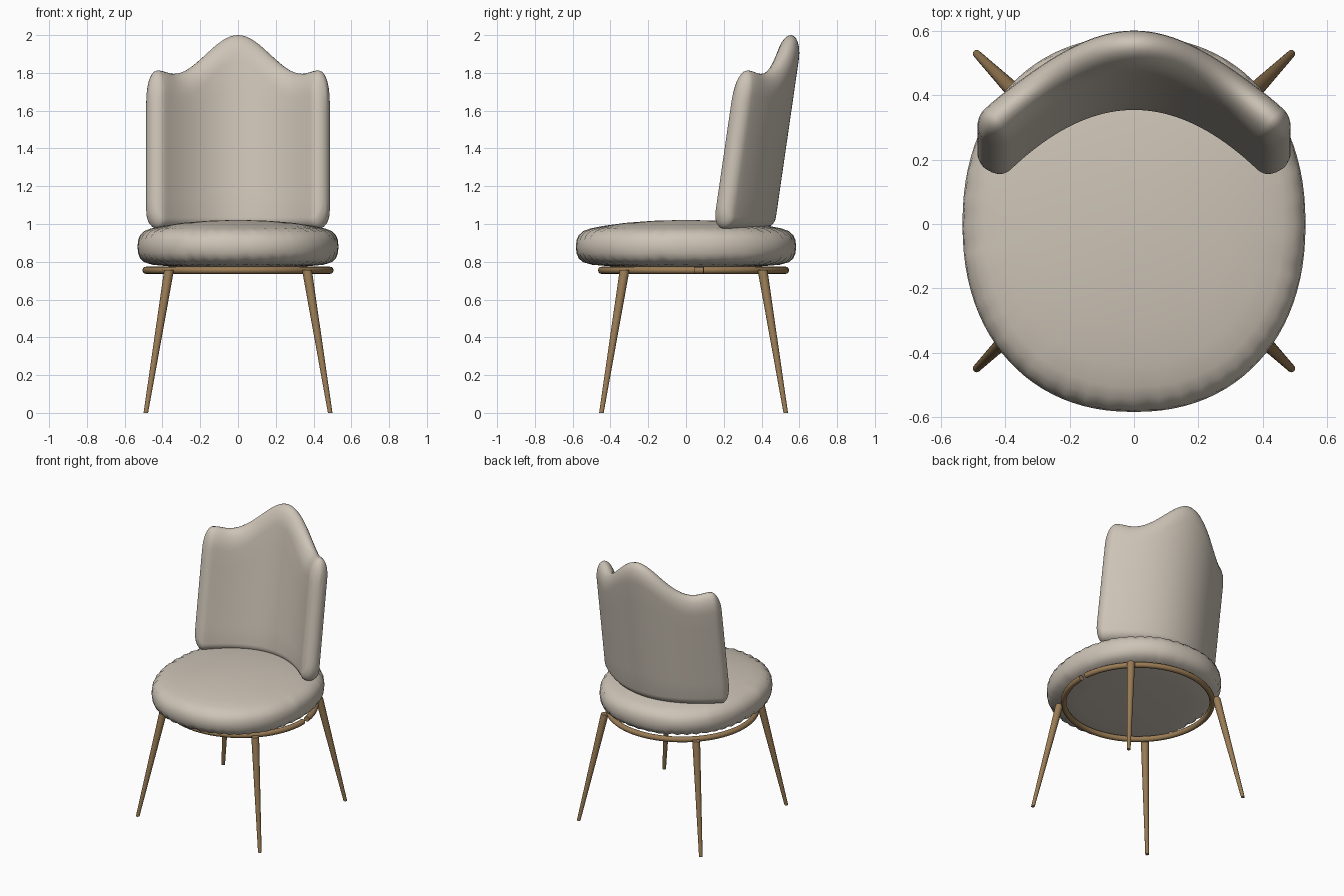
import bpy, bmesh, math, random
from mathutils import Vector

random.seed(4)
if "Cube" in bpy.data.objects:
    bpy.data.objects.remove(bpy.data.objects["Cube"], do_unlink=True)


def material(name, rgb, rough):
    m = bpy.data.materials.new(name)
    m.use_nodes = True
    m.diffuse_color = (*rgb, 1)
    node = next(n for n in m.node_tree.nodes if n.type == 'BSDF_PRINCIPLED')
    node.inputs["Base Color"].default_value = (*rgb, 1)
    node.inputs["Roughness"].default_value = rough
    return m


fabric = material("cream_fabric", (0.61, 0.55, 0.47), 0.9)
metal = material("bronze_metal", (0.32, 0.2, 0.09), 0.5)


def loft(name, rings, mat, angle=180):
    """Skin a list of equal point rings, cap both ends and shade smooth."""
    bm = bmesh.new()
    loops = [[bm.verts.new(p) for p in ring] for ring in rings]
    n = len(loops[0])
    for a, b in zip(loops, loops[1:]):
        for i in range(n):
            j = (i + 1) % n
            bm.faces.new((a[i], a[j], b[j], b[i]))
    for end in (loops[0], loops[-1]):
        if (end[0].co - end[n // 2].co).length > 1e-4 and angle < 180:
            bm.faces.new(end)
    bmesh.ops.remove_doubles(bm, verts=bm.verts, dist=1e-5)
    bmesh.ops.recalc_face_normals(bm, faces=bm.faces)
    mesh = bpy.data.meshes.new(name)
    bm.to_mesh(mesh)
    bm.free()
    mesh.materials.append(mat)
    ob = bpy.data.objects.new(name, mesh)
    bpy.context.collection.objects.link(ob)
    bpy.ops.object.select_all(action='DESELECT')
    ob.select_set(True)
    bpy.context.view_layer.objects.active = ob
    bpy.ops.object.shade_smooth_by_angle(angle=math.radians(angle))
    return ob


# Seat cushion: rounded outline, domed top, puckered seams
SEGS = 96
pucker = [random.uniform(0.3, 1) if i % 2 else 0 for i in range(SEGS)]
# (scale, height, pucker depth)
profile = [(0, 1.022, 0), (0.3, 1.017, 0), (0.55, 1.006, 0), (0.75, 0.99, 0),
           (0.87, 0.976, 0.006), (0.935, 0.962, 0.014), (0.975, 0.94, 0.016),
           (0.994, 0.915, 0.005), (1, 0.88, 0), (0.994, 0.845, 0.005),
           (0.975, 0.818, 0.016), (0.935, 0.798, 0.014), (0.85, 0.784, 0.005),
           (0.6, 0.772, 0), (0, 0.768, 0)]


def outline(t):
    c, s = math.cos(t), math.sin(t)
    k = 2 / 2.2
    return (0.532 * math.copysign(abs(c) ** k, c),
            0.583 * math.copysign(abs(s) ** k, s))


rings = []
for scale, z, depth in profile:
    ring = []
    for i in range(SEGS):
        x, y = outline(math.tau * i / SEGS)
        r = scale - depth * pucker[i]
        dz = 0.5 * depth * pucker[i] * (-1 if z > 0.88 else 1)
        ring.append((x * r, y * r, z + dz))
    rings.append(ring)
loft("seat_cushion", rings, fabric)

# Backrest: curved, leaning padded shell with a crested top edge
HALF, THICK, BEND, LEAN = 0.425, 0.061, 1.12, 0.145


def crest(x):
    x = abs(x)
    if x < 0.34:
        return 1.795 + 0.205 * (0.5 + 0.5 * math.cos(math.pi * x / 0.34))
    return 1.795 + 0.018 * math.sin(math.pi / 2 * (x - 0.34) / (HALF - 0.34)) ** 2


def back_ring(x, roll):
    """Upright padded section at x; roll goes to 90 degrees round the wing."""
    side = math.copysign(1, x)
    slope = -2 * BEND * x
    tangent = Vector((1, slope)).normalized()
    normal = Vector((-tangent.y, tangent.x))
    mid = Vector((x, 0.41 - BEND * x * x)) + tangent * side * THICK * math.sin(roll)
    w = THICK * math.cos(roll)
    shrink = 1 - math.cos(roll)
    top, low = crest(x) - 0.14 * shrink, 0.975 + 0.13 * shrink
    cap_top, cap_low = 0.13, 0.06
    section = []
    for k in range(13):
        a = math.pi * k / 12
        section.append((w * math.cos(a), top - cap_top * (1 - math.sin(a))))
    za, zb = top - cap_top, low + cap_low
    section += [(-w, za + (zb - za) * k / 6) for k in range(1, 6)]
    for k in range(13):
        a = math.pi * k / 12
        section.append((-w * math.cos(a), low + cap_low * (1 - math.sin(a))))
    section += [(w, zb + (za - zb) * k / 6) for k in range(1, 6)]
    pts = []
    for off, z in section:
        p = mid + normal * off
        pts.append((p.x, p.y + LEAN * (z - 1), z))
    return pts


rolls = [math.pi / 2 * k / 8 for k in range(1, 9)]
rings = [back_ring(-HALF, r) for r in reversed(rolls)]
rings += [back_ring(HALF * (k / 20 - 1), 0) for k in range(41)]
rings += [back_ring(HALF, r) for r in rolls]
loft("backrest", rings, fabric)

# Frame ring under the seat, open for a short gap on the left side
CY, RING_Z, TUBE = 0.04, 0.755, 0.019
rings = []
start, stop = 0.105, math.tau + 0.01
for k in range(81):
    t = start + (stop - start) * k / 80
    ring = []
    for i in range(12):
        a = math.tau * i / 12
        r = 0.487 + TUBE * math.cos(a)
        ring.append((r * math.cos(t), CY + r * math.sin(t),
                     RING_Z + TUBE * math.sin(a)))
    rings.append(ring)
loft("frame_ring", rings, metal, 40)


# Four splayed, tapered legs
def leg(name, sx, sy):
    top = Vector((0.365 * sx, CY + 0.365 * sy, 0.757))
    foot = Vector((0.488 * sx, CY + 0.488 * sy, 0))
    rings = []
    for p, r in ((top, 0.026), (foot, 0.012)):
        rings.append([p + Vector((r * math.cos(math.tau * i / 16),
                                  r * math.sin(math.tau * i / 16), 0))
                      for i in range(16)])
    loft(name, rings, metal, 40)


for sy, end in ((-1, "front"), (1, "back")):
    for sx, side in ((1, "left"), (-1, "right")):
        leg(f"{end}_{side}_leg", sx, sy)
